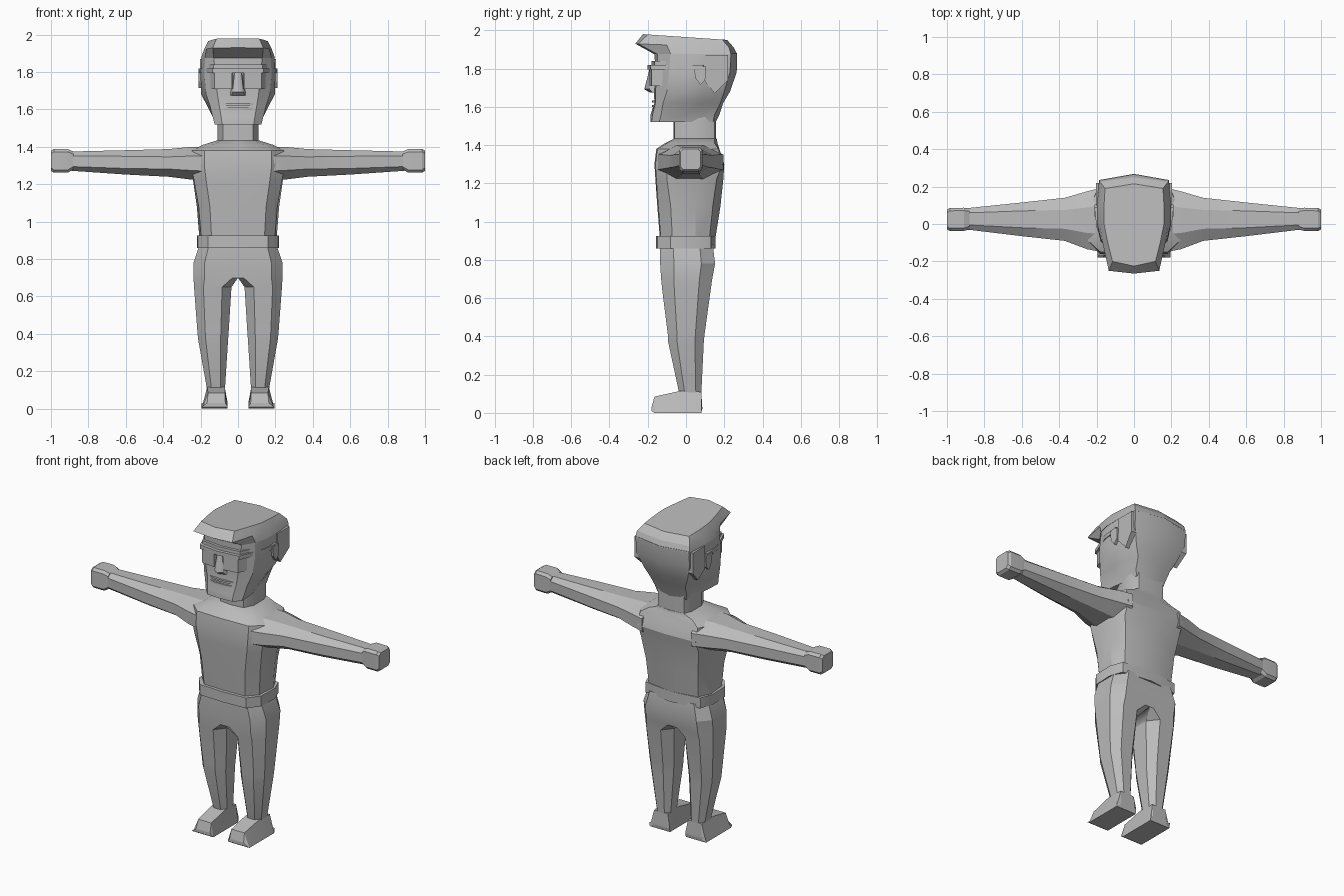
import bpy, bmesh, math
from mathutils import Vector

grey = bpy.data.materials.new("plain grey")
grey.diffuse_color = (0.5, 0.5, 0.5, 1)


def loft(name, rings, closed=True, smooth=28):
    """Skin rings of 3D points and mirror across x = 0; open rings start and end on x = 0."""
    bm = bmesh.new()
    rows = [[bm.verts.new(p) for p in r] for r in rings]
    n = len(rows[0])
    for a, b in zip(rows, rows[1:]):
        for i in range(n if closed else n - 1):
            j = (i + 1) % n
            bm.faces.new((a[i], a[j], b[j], b[i]))
    bm.faces.new(rows[0])
    bm.faces.new(rows[-1])
    bmesh.ops.remove_doubles(bm, verts=bm.verts, dist=1e-5)
    # no inner wall on the mirror plane
    inner = [f for f in bm.faces if all(abs(v.co.x) < 1e-4 for v in f.verts)]
    bmesh.ops.delete(bm, geom=inner, context='FACES')
    bmesh.ops.recalc_face_normals(bm, faces=bm.faces)
    me = bpy.data.meshes.new(name)
    bm.to_mesh(me)
    bm.free()
    me.materials.append(grey)
    me.shade_smooth()
    me.set_sharp_from_angle(angle=math.radians(smooth))
    ob = bpy.data.objects.new(name, me)
    bpy.context.collection.objects.link(ob)
    ob.modifiers.new("mirror", 'MIRROR').use_clip = True
    return ob


def half(z, pts, zb=None):
    """Half outline from front centre to back centre; zb tilts the ring to the back."""
    y0, y1 = pts[0][1], pts[-1][1]
    zb = z if zb is None else zb
    return [(x, y, z + (zb - z) * (y - y0) / (y1 - y0)) for x, y in pts]


def oct_ring(u0, u1, v0, v1, c):
    """Chamfered rectangle; c is the share of each side that is cut."""
    a, b = (u1 - u0) * c, (v1 - v0) * c
    return [(u0 + a, v0), (u1 - a, v0), (u1, v0 + b), (u1, v1 - b),
            (u1 - a, v1), (u0 + a, v1), (u0, v1 - b), (u0, v0 + b)]


def strip(name, path, z0, z1, t):
    """Upright band following a path, with thickness t inwards along y and x."""
    rings = []
    for x, y in path:
        d = Vector((x, y - 0.1)).normalized() * t
        xi = max(x - d.x, 0)
        rings.append([(x, y, z0), (x, y, z1), (xi, y - d.y, z1), (xi, y - d.y, z0)])
    return loft(name, rings)


# torso, rising to the neck base
loft("torso", [
    half(.89, [(0, -.135), (.14, -.13), (.195, -.07), (.205, .05), (.17, .12), (0, .15)]),
    half(1.08, [(0, -.15), (.15, -.145), (.21, -.08), (.22, .05), (.18, .14), (0, .18)]),
    half(1.22, [(0, -.16), (.17, -.155), (.235, -.1), (.24, .06), (.2, .16), (0, .195)]),
    half(1.30, [(0, -.165), (.18, -.16), (.25, -.1), (.25, .08), (.2, .19), (0, .20)]),
    half(1.38, [(0, -.155), (.18, -.15), (.245, -.09), (.245, .08), (.2, .17), (0, .175)]),
    half(1.41, [(0, -.11), (.14, -.1), (.19, -.05), (.19, .08), (.15, .15), (0, .165)]),
    half(1.435, [(0, -.06), (.08, -.06), (.11, 0), (.11, .1), (.09, .15), (0, .16)])], False)

# neck
neck = [(0, -.065), (.08, -.06), (.11, 0), (.11, .1), (.09, .15), (0, .157)]
loft("neck", [half(1.41, neck), half(1.58, neck)], False)

# belt
belt = [(0, -.158), (.16, -.15), (.215, -.08), (.22, .05), (.19, .13), (0, .155)]
loft("belt", [half(.86, belt), half(.925, belt)], False)

# arms: x, y range, z range, chamfer
arms = [(.17, -.15, .195, 1.22, 1.40, .28), (.25, -.135, .175, 1.225, 1.40, .28),
        (.37, -.09, .14, 1.24, 1.388, .28), (.60, -.065, .115, 1.252, 1.382, .25),
        (.89, -.03, .085, 1.272, 1.375, .22)]
loft("arms", [[(x, u, v) for u, v in oct_ring(a, b, c, d, k)] for x, a, b, c, d, k in arms])
hands = [(.88, -.03, .085, 1.28, 1.375, .15), (.91, -.037, .087, 1.262, 1.388, .12),
         (.985, -.037, .085, 1.262, 1.388, .12), (1.0, -.03, .077, 1.272, 1.38, .15)]
loft("hands", [[(x, u, v) for u, v in oct_ring(a, b, c, d, k)] for x, a, b, c, d, k in hands], smooth=20)

# hips and legs: z, x range, y range
legs = [(.88, 0, .205, -.135, .14), (.78, 0, .238, -.135, .152), (.70, 0, .238, -.13, .137),
        (.65, .035, .235, -.125, .13), (.41, .05, .217, -.095, .097),
        (.37, .053, .213, -.093, .093), (.10, .07, .165, -.035, .08)]
rings = []
for z, a, b, c, d in legs:
    r = oct_ring(a, b, c, d, .25)
    if a == 0:  # close the hips flat against the centre plane
        r[0], r[5] = (0.03, c), (0.03, d)
        r[6], r[7] = (0, d), (0, c)
    rings.append([(x, y, z) for x, y in r])
loft("legs", rings, smooth=22)

# feet: back to toe, each ring is a trapezoid with a narrower top
feet = [(.085, .03, .07, .165, .02), (.08, 0, .07, .165, .11), (-.03, 0, .07, .165, .115),
        (-.165, 0, .07, .16, .085), (-.18, .01, .068, .165, .03)]
loft("feet", [[(.055, y, z0), (.195, y, z0), (b, y, z1), (a, y, z1)]
              for y, z0, a, b, z1 in feet], smooth=15)

# head with overhanging hair
loft("head", [
    half(1.52, [(0, -.185), (.085, -.18), (.125, -.14), (.12, -.04), (.105, .06), (.10, .14), (0, .155)]),
    half(1.56, [(0, -.185), (.09, -.175), (.135, -.13), (.13, 0), (.115, .07), (.11, .15), (0, .175)]),
    half(1.62, [(0, -.165), (.1, -.16), (.15, -.12), (.165, 0), (.15, .09), (.12, .18), (0, .195)]),
    half(1.68, [(0, -.168), (.11, -.16), (.17, -.1), (.197, 0), (.19, .1), (.15, .2), (0, .23)]),
    half(1.78, [(0, -.16), (.12, -.15), (.18, -.09), (.2, 0), (.198, .1), (.185, .23), (0, .265)]),
    half(1.88, [(0, -.165), (.13, -.15), (.175, -.08), (.195, 0), (.195, .1), (.185, .235), (0, .268)])],
    False, 20)
loft("hair", [
    half(1.875, [(0, -.165), (.13, -.15), (.178, -.08), (.197, 0), (.197, .1), (.187, .235), (0, .268)]),
    half(1.93, [(0, -.265), (.135, -.25), (.168, -.1), (.182, 0), (.182, .1), (.182, .225), (0, .25)], 1.91),
    half(1.98, [(0, -.225), (.115, -.2), (.14, -.1), (.16, 0), (.16, .1), (.155, .19), (0, .215)], 1.95)],
    False, 20)

# hair behind the ears
loft("hair_sides", [
    [(x, .10, 1.87), (x, .10, 1.73), (x * .93, .15, 1.67), (x, .22, 1.74), (x, .22, 1.87)]
    for x in (.15, .203)], smooth=15)

# sunglasses
strip("glasses_frame", [(0, -.2), (.135, -.185), (.2, -.02), (.212, .09)], 1.795, 1.82, .025)
strip("glasses_lenses", [(.032, -.192), (.125, -.18), (.197, 0)], 1.71, 1.80, .03)
strip("brow", [(0, -.18), (.13, -.165), (.19, -.03)], 1.82, 1.84, .04)

# ears
loft("ears", [[(x, .04, 1.81), (x, .05, 1.75), (x, .075, 1.715), (x, .10, 1.74), (x, .105, 1.81)]
              for x in (.17, .212)], smooth=15)

# nose
loft("nose", [half(1.675, [(0, -.19), (.035, -.175), (.05, -.15), (0, -.14)]),
              half(1.692, [(0, -.218), (.03, -.19), (.045, -.15), (0, -.14)]),
              half(1.80, [(0, -.19), (.018, -.18), (.022, -.15), (0, -.14)])], False, 15)

# lips
for name, z in (("upper_lip", 1.622), ("lower_lip", 1.598)):
    strip(name, [(0, -.178), (.05, -.175), (.08, -.165)], z, z + .012, .03)
